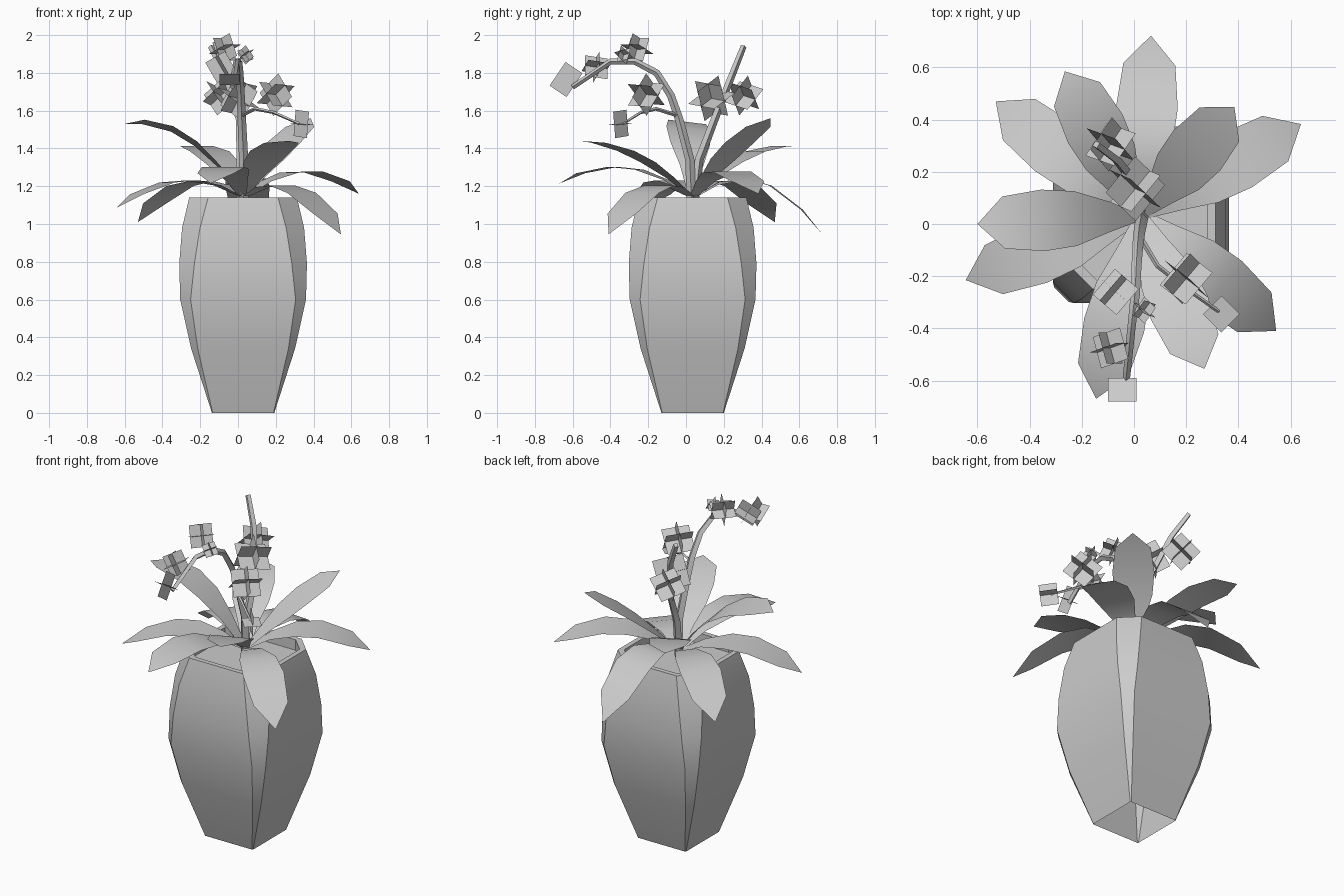
import bpy, bmesh
from mathutils import Vector

if "Cube" in bpy.data.objects:
    bpy.data.objects.remove(bpy.data.objects["Cube"], do_unlink=True)

grey = bpy.data.materials.new("plain_grey")
grey.use_nodes = True
grey.diffuse_color = (0.6, 0.6, 0.6, 1)
grey.node_tree.nodes["Principled BSDF"].inputs["Base Color"].default_value = (0.6, 0.6, 0.6, 1)

CX, CY = 0.027, 0.035


def select_only(obj):
    bpy.ops.object.select_all(action='DESELECT')
    obj.select_set(True)
    bpy.context.view_layer.objects.active = obj


def finish(obj, smooth=True):
    obj.data.materials.clear()
    obj.data.materials.append(grey)
    select_only(obj)
    if smooth:
        bpy.ops.object.shade_smooth_by_angle()


def mesh_object(name, bm, smooth=True):
    mesh = bpy.data.meshes.new(name)
    bm.to_mesh(mesh)
    bm.free()
    obj = bpy.data.objects.new(name, mesh)
    bpy.context.collection.objects.link(obj)
    finish(obj, smooth)


# Vase: square rings with cut corners, open underneath, closed by the soil
def vase():
    bm = bmesh.new()
    # height, half width, corner cut
    profile = [(0, .165, .004), (.34, .275, .035), (.6, .333, .055), (.79, .338, .08),
               (.98, .323, .095), (1.14, .285, .1), (1.14, .255, .09), (1.075, .255, .09)]
    rings = []
    for z, w, c in profile:
        i = w - c
        corners = [(w, -i), (w, i), (i, w), (-i, w), (-w, i), (-w, -i), (-i, -w), (i, -w)]
        rings.append([bm.verts.new((CX + x, CY + y, z)) for x, y in corners])
    for low, high in zip(rings, rings[1:]):
        for k in range(8):
            n = (k + 1) % 8
            bm.faces.new((low[k], low[n], high[n], high[k]))
    bm.faces.new(rings[-1])
    mesh_object("vase", bm)


# Leaf: arched strip that widens, then ends in a blunt point
def leaf(name, tip, mid_z, tilt):
    base = Vector((CX, CY, 1.14))
    tip = Vector(tip)
    side = Vector((base.y - tip.y, tip.x - base.x, 0)).normalized()
    side.z = tilt
    bm = bmesh.new()
    rows = []
    for t, half in [(0, .02), (.2, .06), (.4, .105), (.6, .118), (.84, .1)]:
        p = base.lerp(tip, t)
        p.z = (base.z * (1 - t) * (1 - 2 * t) + mid_z * 4 * t * (1 - t)
               + tip.z * t * (2 * t - 1))
        rows.append((bm.verts.new(p - side * half), bm.verts.new(p + side * half)))
    for a, b in zip(rows, rows[1:]):
        bm.faces.new((a[0], b[0], b[1], a[1]))
    bm.faces.new((rows[-1][0], bm.verts.new(tip), rows[-1][1]))
    mesh_object(name, bm)


# Stem: thin four-sided tube along a path
def stem(name, points, thick, thin):
    curve = bpy.data.curves.new(name, 'CURVE')
    curve.dimensions = '3D'
    curve.bevel_depth = 1
    curve.bevel_resolution = 0
    curve.use_fill_caps = True
    line = curve.splines.new('POLY')
    line.points.add(len(points) - 1)
    for k, (target, p) in enumerate(zip(line.points, points)):
        target.co = (*p, 1)
        target.radius = thick + (thin - thick) * k / (len(points) - 1)
    obj = bpy.data.objects.new(name, curve)
    bpy.context.collection.objects.link(obj)
    select_only(obj)
    bpy.ops.object.convert(target='MESH')
    finish(bpy.context.view_layer.objects.active)


# Blossom: square sheets crossing at right angles; buds are longer, with two sheets
def blossom(name, centre, size, facing, up, bud=False):
    up = Vector(up).normalized()
    across = up.cross(Vector(facing)).normalized()
    axes = [up * (1.4 if bud else 1), across, across.cross(up)]
    bm = bmesh.new()
    for k in range(2 if bud else 3):
        u, v = axes[k - 1] * size / 2, axes[k - 2] * size / 2
        bm.faces.new([bm.verts.new(Vector(centre) + u * a + v * b)
                      for a, b in [(-1, -1), (1, -1), (1, 1), (-1, 1)]])
    mesh_object(name, bm, smooth=False)


vase()

# tip, height at the middle, sideways tilt
leaves = {
    "leaf_back_low": ((.065, .722, .945), 1.23, 0),
    "leaf_back_side_low": ((-.53, .47, 1.01), 1.22, 0),
    "leaf_back_high": ((-.265, .585, 1.41), 1.36, 0),
    "leaf_back_corner_high": ((.385, .448, 1.56), 1.39, 0),
    "leaf_side_low": ((.64, .383, 1.16), 1.28, 0),
    "leaf_side_high": ((-.6, 0, 1.53), 1.47, .12),
    "leaf_front_side_low": ((-.645, -.215, 1.085), 1.23, 0),
    "leaf_front_corner_low": ((.545, -.41, .945), 1.19, 0),
    "leaf_front_low": ((-.145, -.67, 1.215), 1.3, 0),
    "leaf_front_high": ((.27, -.555, 1.44), 1.36, 0),
}
for name, (tip, mid_z, tilt) in leaves.items():
    leaf(name, tip, mid_z, tilt)

stem("arched_stem", [(.03, .03, 1.1), (.03, .02, 1.34), (.02, -.035, 1.55), (.015, -.08, 1.68),
                     (.01, -.155, 1.8), (.005, -.27, 1.86), (-.01, -.4, 1.86),
                     (-.03, -.6, 1.725)], .026, .014)
stem("upright_stem", [(.02, .04, 1.1), (.015, .07, 1.34), (.01, .15, 1.55),
                      (-.065, .245, 1.79), (-.145, .305, 1.94)], .026, .016)
stem("side_branch", [(.02, -.045, 1.575), (.09, -.16, 1.61), (.19, -.24, 1.59),
                     (.325, -.335, 1.53)], .011, .007)

front_corner = (.58, -.58, .58)
back_corner = (-.58, .58, .58)
blossoms = [
    ((-.09, -.475, 1.83), .125, (.25, -.95, .15), (-.5, 0, .87)),
    ((-.07, -.26, 1.925), .13, (.7, -.6, .3), (-.3, .25, .92)),
    ((.04, -.33, 1.895), .075, front_corner, (-.58, .21, .79)),
    ((.2, -.21, 1.685), .16, (.65, -.5, .57), (-.45, .45, .77)),
    ((.005, .135, 1.665), .18, back_corner, (.45, -.2, .87)),
    ((-.09, .305, 1.68), .155, back_corner, (.7, -.25, .65)),
]
for k, settings in enumerate(blossoms, 1):
    blossom(f"blossom_{k}", *settings)
blossom("end_bud", (-.045, -.635, 1.765), .108, (0, -.83, .56), (0, .56, .83), bud=True)
blossom("side_bud", (.335, -.345, 1.53), .1, (1, -1, 0), (.08, -.08, 1), bud=True)
